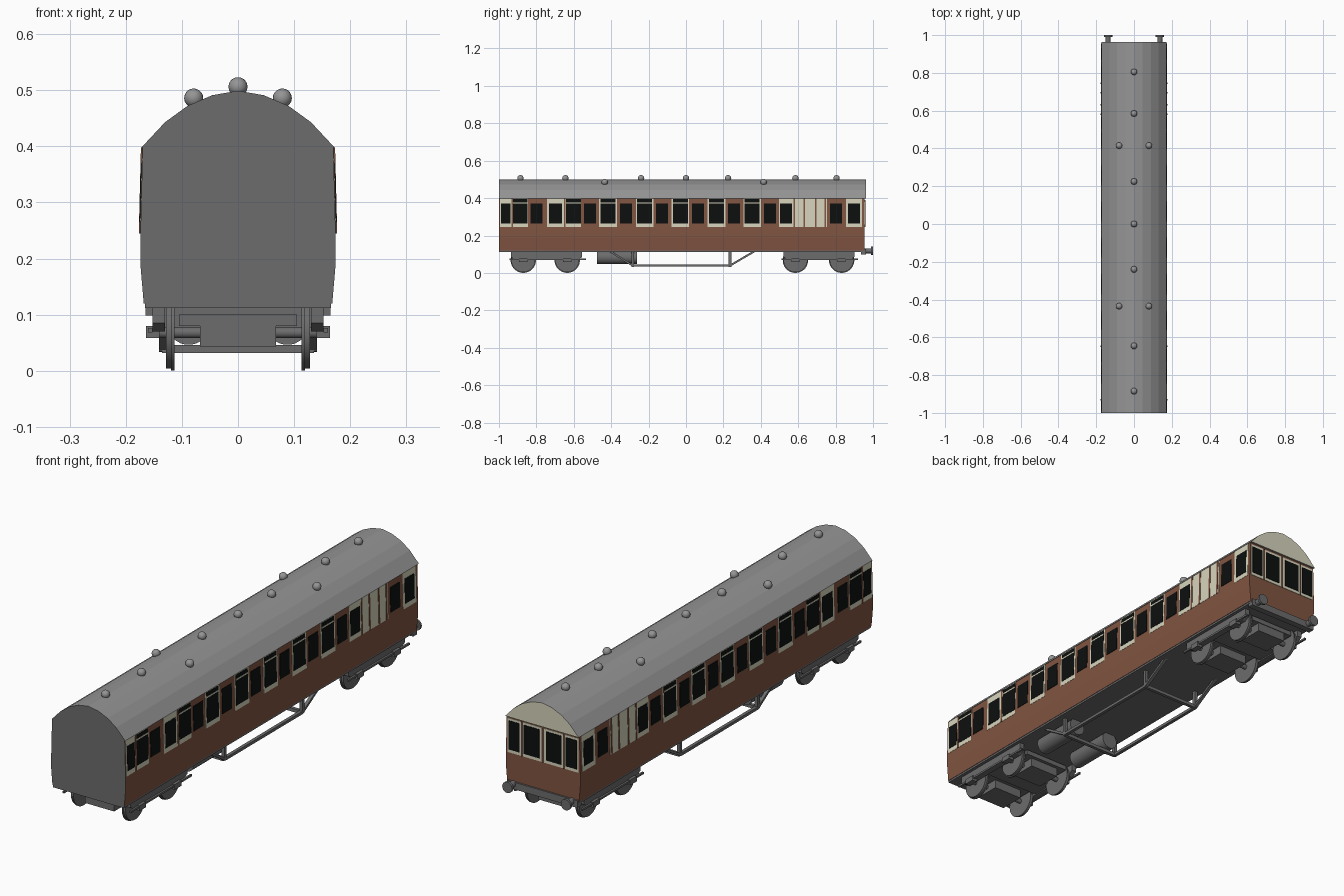
import bpy, bmesh, math
from mathutils import Vector

if "Cube" in bpy.data.objects:
    bpy.data.objects.remove(bpy.data.objects["Cube"])

def mat(name, r, g, b):
    m = bpy.data.materials.new(name)
    m.diffuse_color = (r, g, b, 1)
    m.use_nodes = True
    m.node_tree.nodes["Principled BSDF"].inputs["Base Color"].default_value = m.diffuse_color
    return m

BROWN = mat("brown_paint", 0.22, 0.090, 0.054)
CREAM = mat("cream_paint", 0.68, 0.66, 0.50)
GLASS = mat("black_glass", 0.004, 0.005, 0.005)
ROOF = mat("roof_grey", 0.30, 0.30, 0.30)
FRAME = mat("underframe_grey", 0.15, 0.15, 0.15)

def finish(name, bm, mats):
    bmesh.ops.recalc_face_normals(bm, faces=bm.faces[:])
    me = bpy.data.meshes.new(name)
    bm.to_mesh(me)
    bm.free()
    for m in mats:
        me.materials.append(m)
    ob = bpy.data.objects.new(name, me)
    bpy.context.collection.objects.link(ob)
    return ob

def add_prism(bm, a, b):
    """Join two matching point loops into a closed prism."""
    va, vb = [bm.verts.new(p) for p in a], [bm.verts.new(p) for p in b]
    n = len(va)
    bm.faces.new(va)
    bm.faces.new(vb[::-1])
    for i in range(n):
        bm.faces.new((va[i], vb[i], vb[(i + 1) % n], va[(i + 1) % n]))

def add_box(bm, x0, x1, y0, y1, z0, z1):
    add_prism(bm, [(x0, y0, z0), (x1, y0, z0), (x1, y0, z1), (x0, y0, z1)],
              [(x0, y1, z0), (x1, y1, z0), (x1, y1, z1), (x0, y1, z1)])

def add_rod(bm, p, q, r, n=20):
    p, q = Vector(p), Vector(q)
    d = (q - p).normalized()
    u = d.orthogonal().normalized()
    v = d.cross(u)
    ring = [(u * math.cos(t) + v * math.sin(t)) * r
            for t in (2 * math.pi * (i + 0.5) / n for i in range(n))]
    add_prism(bm, [p + o for o in ring], [q + o for o in ring])

def smooth(ob):
    bpy.context.view_layer.objects.active = ob
    ob.select_set(True)
    bpy.ops.object.shade_smooth_by_angle(angle=math.radians(40))
    ob.select_set(False)

FRONT, BACK = -1.0, 0.955

# Coach body, extruded from its cross-section; front end is plain grey
half = [(0.168, 0.12), (0.174, 0.19), (0.174, 0.24), (0.170, 0.40)]
prof = half + [(-x, z) for x, z in half[::-1]]
bm = bmesh.new()
add_prism(bm, [(x, FRONT, z) for x, z in prof], [(x, BACK, z) for x, z in prof])
body = finish("coach_body", bm, [BROWN, FRAME])
for p in body.data.polygons:
    if p.normal.y < -0.9 or p.normal.z < -0.9:
        p.material_index = 1

# Arched roof: grey front end, cream back end
arc = [(0.172, 0.398), (0.130, 0.443), (0.090, 0.472), (0.046, 0.491)]
prof = arc + [(0, 0.499)] + [(-x, z) for x, z in arc[::-1]]
bm = bmesh.new()
add_prism(bm, [(x, FRONT, z) for x, z in prof], [(x, BACK + 0.008, z) for x, z in prof])
roof = finish("roof", bm, [ROOF, FRAME, CREAM])
for p in roof.data.polygons:
    if abs(p.normal.y) > 0.9:
        p.material_index = 1 if p.normal.y < 0 else 2

# Roof ventilators
bm = bmesh.new()
spots = [(0, y, 0.506) for y in (0.805, 0.585, 0.225, 0, -0.24, -0.645, -0.885)]
spots += [(s * 0.079, y, 0.486) for s in (-1, 1) for y in (0.415, -0.435)]
for s in spots:
    r = bmesh.ops.create_uvsphere(bm, u_segments=16, v_segments=10, radius=0.017)
    bmesh.ops.translate(bm, verts=r["verts"], vec=s)
smooth(finish("roof_vents", bm, [ROOF]))

# Side panels, windows and bars as thin plates following the side slope
def side_x(z):
    return 0.174 - 0.004 * (z - 0.24) / 0.16

def side_plates(name, spans, z0, z1, off, m):
    bm = bmesh.new()
    for s in (-1, 1):
        for a, b in spans:
            def loop(y):
                return [(s * (side_x(z) + d), y, z) for z, d in
                        ((z0, -0.002), (z0, off), (z1, off), (z1, -0.002))]
            add_prism(bm, loop(a), loop(b))
    finish(name, bm, [m])

bays = [-0.417, -0.221, -0.030, 0.163, 0.354]     # compartment bays
doors = [-0.800, -0.513, -0.321, -0.128, 0.064, 0.257, 0.449, 0.803]
cream = [(c - 0.047, c + 0.047) for c in bays]
cream += [(-0.995, -0.845), (-0.743, -0.561), (0.497, 0.755), (0.855, 0.942)]
tall = [(c - 0.040, c + 0.040) for c in bays + [-0.887, -0.602]]
low = [(c - 0.032, c + 0.032) for c in doors + [0.535, 0.899]]
low += [(-0.733, -0.663), (-0.988, -0.938)]
side_plates("cream_side_panels", cream, 0.245, 0.398, 0.001, CREAM)
side_plates("low_side_windows", low, 0.265, 0.370, 0.002, GLASS)
side_plates("tall_side_windows", tall, 0.265, 0.394, 0.002, GLASS)
side_plates("toplight_bars", [(a, b) for a, b in tall], 0.371, 0.377, 0.003, CREAM)
side_plates("brown_side_strips", [(c - 0.004, c + 0.004) for c in
            (-0.930, -0.648, 0.580, 0.632, 0.695, 0.745)], 0.245, 0.398, 0.003, BROWN)

# Back end panels, windows and pillars
def end_plates(name, spans, z0, z1, off, m):
    bm = bmesh.new()
    for a, b in spans:
        add_box(bm, a, b, BACK - 0.002, BACK + off, z0, z1)
    finish(name, bm, [m])

def both(spans):
    return spans + [(-b, -a) for a, b in spans]

end_plates("end_cream_panel", [(-0.166, 0.166)], 0.245, 0.390, 0.002, CREAM)
end_plates("end_windows", both([(0.016, 0.088), (0.108, 0.160)]), 0.258, 0.380, 0.004, GLASS)
end_plates("end_pillars", both([(0.096, 0.101)]) + [(-0.003, 0.003)], 0.245, 0.390, 0.005, BROWN)

# Underframe floor and buffer beam
bm = bmesh.new()
add_box(bm, -0.166, 0.166, FRONT, BACK, 0.112, 0.122)
add_box(bm, -0.165, 0.165, 0.935, 0.962, 0.098, 0.128)
finish("underframe", bm, [FRAME])

# Buffers at the back end
bm = bmesh.new()
for s in (-1, 1):
    add_rod(bm, (s * 0.137, 0.955, 0.118), (s * 0.137, 0.992, 0.118), 0.013)
    add_rod(bm, (s * 0.137, 0.990, 0.118), (s * 0.137, 1.0, 0.118), 0.023)
smooth(finish("buffers", bm, [FRAME]))

# Truss rods with posts and cross bars
bm = bmesh.new()
path = [(-0.41, 0.118), (-0.285, 0.039), (0.235, 0.039), (0.37, 0.118)]
for s in (-1, 1):
    x0, x1 = s * 0.127, s * 0.141
    for (ya, za), (yb, zb) in zip(path, path[1:]):
        add_prism(bm, [(x0, ya, za - .006), (x1, ya, za - .006), (x1, ya, za + .006), (x0, ya, za + .006)],
                  [(x0, yb, zb - .006), (x1, yb, zb - .006), (x1, yb, zb + .006), (x0, yb, zb + .006)])
    for y in (-0.285, 0.235):
        add_box(bm, x0, x1, y - 0.007, y + 0.007, 0.035, 0.115)
for y in (-0.285, 0.235):
    add_box(bm, -0.135, 0.135, y - 0.007, y + 0.007, 0.032, 0.046)
finish("truss", bm, [FRAME])

# Air cylinders
bm = bmesh.new()
for s in (-1, 1):
    add_rod(bm, (s * 0.088, -0.475, 0.083), (s * 0.088, -0.262, 0.083), 0.037, 24)
smooth(finish("air_cylinders", bm, [FRAME]))

# Bogies: tapered side frames, plate, motors, axle boxes and shoe beams
for tag, c, axles in (("front", -0.745, (-0.870, -0.635)), ("back", 0.710, (0.585, 0.832))):
    bm = bmesh.new()
    side = [(-0.19, 0.113), (-0.19, 0.085), (-0.165, 0.070), (0.165, 0.070), (0.19, 0.085), (0.19, 0.113)]
    for s in (-1, 1):
        add_prism(bm, [(s * 0.130, c + y, z) for y, z in side],
                  [(s * 0.152, c + y, z) for y, z in side])
        add_box(bm, s * 0.152, s * 0.160, c - 0.20, c + 0.21, 0.068, 0.076)
        for y in axles:
            add_box(bm, s * 0.140, s * 0.164, y - 0.022, y + 0.022, 0.058, 0.080)
    add_box(bm, -0.132, 0.132, c - 0.05, c + 0.05, 0.075, 0.113)
    add_box(bm, -0.105, 0.105, c - 0.18, c + 0.18, 0.080, 0.100)
    for y in axles:
        add_box(bm, -0.068, 0.068, y - 0.055, y + 0.055, 0.043, 0.098)
    finish(tag + "_bogie", bm, [FRAME])
    # Wheelsets
    bm = bmesh.new()
    for y in axles:
        add_rod(bm, (-0.145, y, 0.068), (0.145, y, 0.068), 0.010, 12)
        for s in (-1, 1):
            add_rod(bm, (s * 0.113, y, 0.068), (s * 0.119, y, 0.068), 0.068, 32)
            add_rod(bm, (s * 0.118, y, 0.068), (s * 0.128, y, 0.068), 0.064, 32)
    smooth(finish(tag + "_wheels", bm, [FRAME]))
